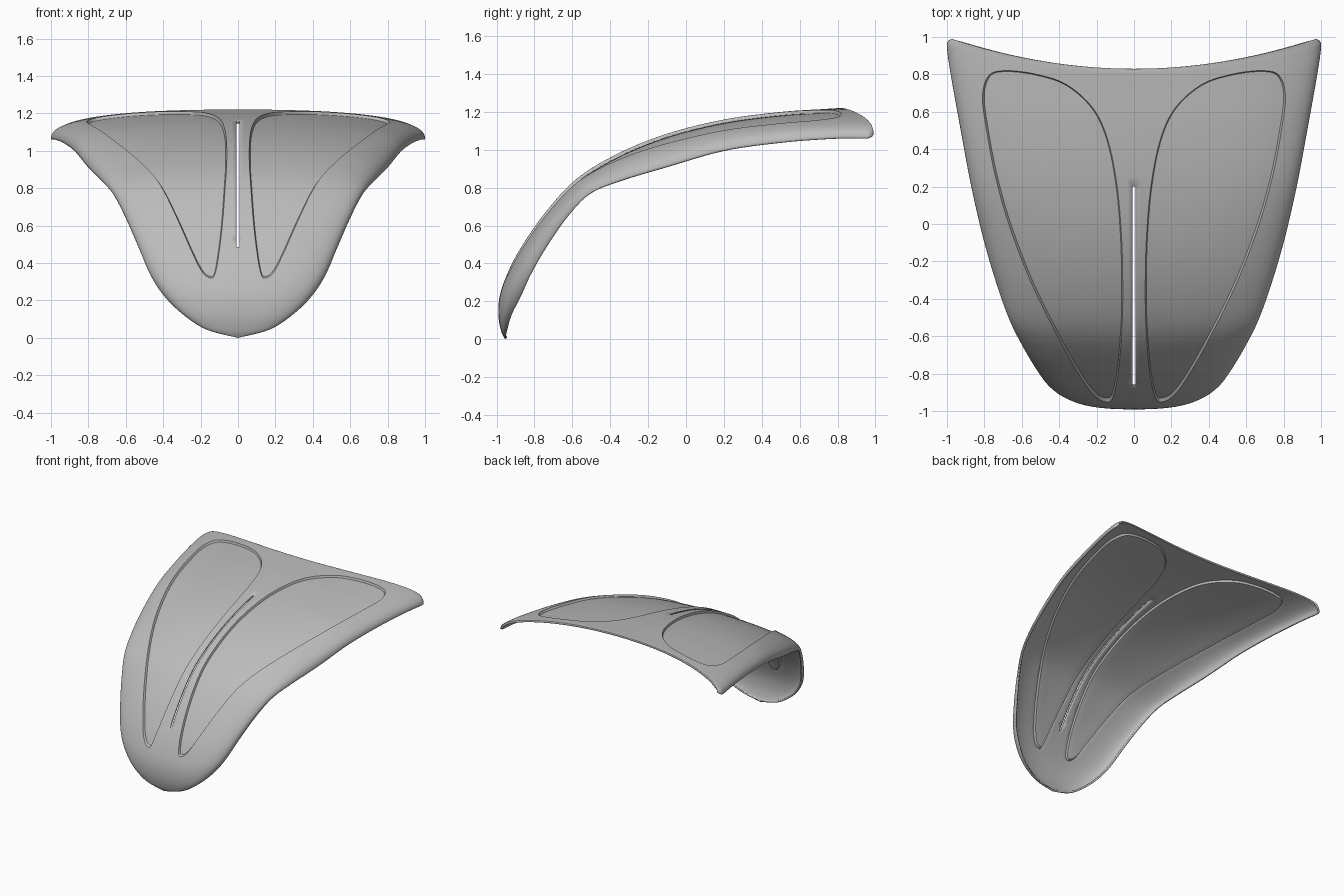
import bpy, bmesh, math
from mathutils import Vector
from mathutils.geometry import delaunay_2d_cdt
from mathutils.kdtree import KDTree

if "Cube" in bpy.data.objects:
    bpy.data.objects.remove(bpy.data.objects["Cube"])

# Stations from nose to rear: ridge (y, z) and lower rim (x, y, z)
STATIONS = [
    (-.955, 0, 0, -.955, 0), (-.975, .04, .17, -.945, .045),
    (-.99, .12, .3, -.92, .13), (-.985, .22, .4, -.87, .23),
    (-.95, .33, .47, -.82, .34), (-.88, .47, .53, -.74, .48),
    (-.75, .66, .6, -.63, .64), (-.58, .845, .665, -.51, .765),
    (-.36, .98, .725, -.35, .835), (-.1, 1.085, .8, -.1, .91),
    (.2, 1.16, .87, .2, .995), (.5, 1.2, .93, .52, 1.04),
    (.72, 1.215, .98, .8, 1.06), (.8, 1.22, 1, .94, 1.06),
    (.82, 1.22, .995, .975, 1.065), (.83, 1.22, .975, .99, 1.08)]
LAST = len(STATIONS) - 1
ROUND = 2.45      # squareness of the cross-section
DEPTH = .016      # recess depth
T_SCALE = .13     # keeps the flat domain roughly square


def catmull(p, f):
    a, b, c, d = p
    return .5 * (2*b + (c - a)*f + (2*a - 5*b + 4*c - d)*f*f + (3*b - a - 3*c + d)*f**3)


def station(t):
    i = min(max(int(t), 0), LAST - 1)
    pts = [STATIONS[min(max(i + k, 0), LAST)] for k in (-1, 0, 1, 2)]
    return [catmull(col, t - i) for col in zip(*pts)]


def surface(s, t):
    """Point on the shell: s runs across (-1..1), t runs from nose to rear."""
    cy, cz, ex, ey, ez = station(t)
    u = math.sin(s * math.pi / 2)
    drop = 1 - max(0, 1 - abs(u)**ROUND)**(1 / ROUND)
    k = min(max((t - 7) / 5, 0), 1)
    return Vector((ex * u, cy + (ey - cy) * ((1 - k) * drop + k * u * u), cz + (ez - cz) * drop))


def normal(s, t):
    e = .01
    return (surface(s + e, t) - surface(s - e, t)).cross(
        surface(s, t + e) - surface(s, t - e)).normalized()


# Coarse lookup used to place plan outlines on the shell
LOOKUP = [(s / 30, 3 + t / 4) for s in range(-29, 30) for t in range(4 * (LAST - 3))]
plan_tree = KDTree(len(LOOKUP))
for i, st in enumerate(LOOKUP):
    p = surface(*st)
    plan_tree.insert((p.x, p.y, 0), i)
plan_tree.balance()


def locate(x, y):
    s, t = LOOKUP[plan_tree.find((x, y, 0))[1]]
    e = .001
    for _ in range(8):
        p = surface(s, t)
        ds, dt = (surface(s + e, t) - p) / e, (surface(s, t + e) - p) / e
        det = ds.x * dt.y - ds.y * dt.x
        if abs(det) < 1e-6:
            break
        rx, ry = x - p.x, y - p.y
        s += min(max((rx * dt.y - ry * dt.x) / det, -.1), .1)
        t += min(max((ry * ds.x - rx * ds.y) / det, -.5), .5)
        s, t = min(max(s, -.98), .98), min(max(t, 2.5), LAST - .1)
    return s, t


def inside(p, loop):
    hit = False
    for (ax, ay), (bx, by) in zip(loop, loop[1:] + loop[:1]):
        if (ay > p[1]) != (by > p[1]) and p[0] < ax + (p[1] - ay) * (bx - ax) / (by - ay):
            hit = not hit
    return hit


# Recessed panel outline in plan
PANEL = [(.06, -.4), (.065, -.1), (.09, .2), (.14, .45), (.22, .62), (.36, .745),
         (.52, .8), (.68, .82), (.775, .795), (.81, .68), (.785, .48), (.74, .25),
         (.67, 0), (.56, -.29), (.43, -.56), (.31, -.78), (.22, -.91), (.155, -.95),
         (.115, -.93), (.085, -.8), (.067, -.6)]
n, steps = len(PANEL), 9
outer = []
for i in range(n):
    quad = [PANEL[(i + k) % n] for k in (-1, 0, 1, 2)]
    outer += [tuple(catmull(c, j / steps) for c in zip(*quad)) for j in range(steps)]
inner = []
for i, (x, y) in enumerate(outer):
    a, b = Vector(outer[i - 1]), Vector(outer[(i + 1) % len(outer)])
    d = (b - a).normalized()
    inner.append((x + d.y * .006, y - d.x * .006))

# Central slot outline in plan
ys = [-.87 + 1.07 * i / 40 for i in range(41)]
slot = [(.007, y) for y in ys] + [(-.007, y) for y in reversed(ys)]

# Flat domain: outlines as constraints, filled with a regular grid
points, edges, sunk, loops = [], [], [], []


def add_loop(plan, mirror, low):
    loop = [locate(*p) for p in plan]
    loop = [(s * mirror, t * T_SCALE) for s, t in loop]
    base, count = len(points), len(loop)
    points.extend(loop)
    sunk.extend([low] * count)
    edges.extend((base + i, base + (i + 1) % count) for i in range(count))
    return loop


panels = []
for side in (1, -1):
    add_loop(outer, side, False)
    panels.append(add_loop(inner, side, True))
slot_loop = add_loop(slot, 1, False)

line_tree = KDTree(len(points))
for i, (s, t) in enumerate(points):
    line_tree.insert(surface(s, t / T_SCALE), i)
line_tree.balance()

ACROSS, ALONG = 80, 90
for i in range(ACROSS + 1):
    for j in range(ALONG + 1):
        s, t = -1 + 2 * i / ACROSS, LAST * j / ALONG
        border = i in (0, ACROSS) or j in (0, ALONG)
        if border or line_tree.find(surface(s, t))[2] > .017:
            p = (s, t * T_SCALE)
            points.append(p)
            sunk.append(any(inside(p, loop) for loop in panels))

flat, _, tris, origin, _, _ = delaunay_2d_cdt([Vector(p) for p in points], edges, [], 0, 1e-6, True)

# Lift the flat domain onto the shell, sink the panels and open the slot
bm = bmesh.new()
verts = []
for p, src in zip(flat, origin):
    s, t = p.x, p.y / T_SCALE
    co = surface(s, t)
    if any(sunk[k] for k in src):
        co -= normal(s, t) * DEPTH
    verts.append(bm.verts.new(co))
for tri in tris:
    mid = sum((flat[k] for k in tri), Vector((0, 0))) / 3
    if not inside(mid, slot_loop):
        bm.faces.new([verts[k] for k in tri])
bmesh.ops.remove_doubles(bm, verts=bm.verts, dist=.0005)
bmesh.ops.delete(bm, geom=[v for v in bm.verts if not v.link_faces], context='VERTS')
bmesh.ops.recalc_face_normals(bm, faces=bm.faces)
if sum(f.normal.z * f.calc_area() for f in bm.faces) < 0:
    bmesh.ops.reverse_faces(bm, faces=bm.faces)
mesh = bpy.data.meshes.new("curved_shell")
bm.to_mesh(mesh)
bm.free()
shell = bpy.data.objects.new("curved_shell", mesh)
bpy.context.collection.objects.link(shell)

# Single grey finish
grey = bpy.data.materials.new("plain_grey")
grey.use_nodes = True
colour = (.5, .5, .5, 1)
grey.diffuse_color = colour
grey.node_tree.nodes["Principled BSDF"].inputs["Base Color"].default_value = colour
mesh.materials.append(grey)

# Thin sheet thickness and smooth shading with crisp steps
bpy.context.view_layer.objects.active = shell
shell.select_set(True)
bpy.ops.object.shade_smooth_by_angle(angle=math.radians(35))
solid = shell.modifiers.new("sheet_thickness", 'SOLIDIFY')
solid.thickness = .014
solid.offset = -1
